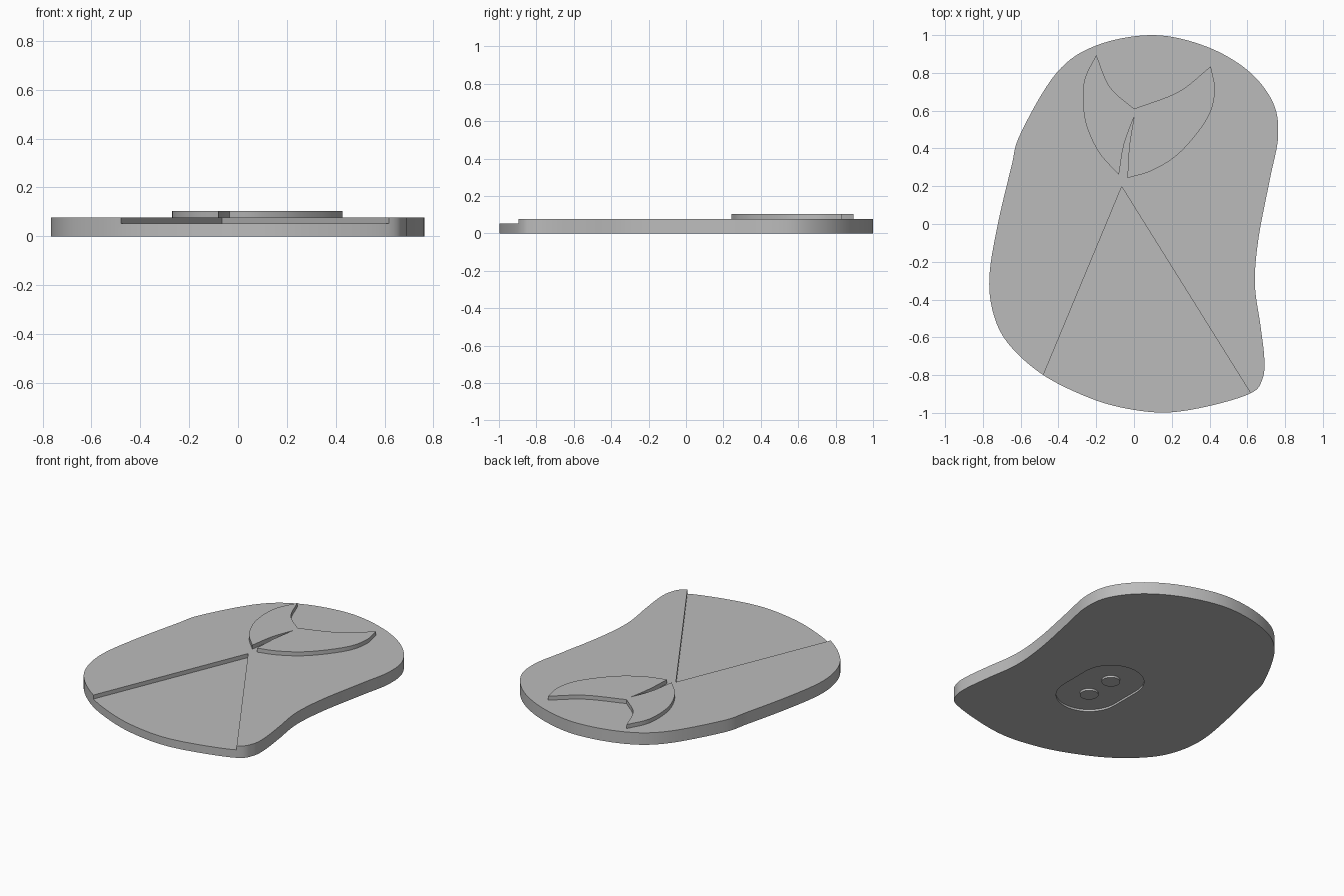
import bpy, bmesh, math
from mathutils import Vector

if "Cube" in bpy.data.objects:
    bpy.data.objects.remove(bpy.data.objects["Cube"], do_unlink=True)

BODY_TOP, STEP, EMBLEM_TOP, RECESS = 0.078, 0.052, 0.104, 0.013

grey = bpy.data.materials.new("plain grey")
grey.use_nodes = True
grey.diffuse_color = (0.5, 0.5, 0.5, 1)
grey.node_tree.nodes["Principled BSDF"].inputs["Base Color"].default_value = (0.5, 0.5, 0.5, 1)


def spline(points, closed=False, steps=8):
    """Smooth curve through the points; an open curve leaves off its last point."""
    p = [Vector(q) for q in points]
    n = len(p)
    if closed:
        get = lambda i: p[i % n]
    else:
        ends = {-1: 2 * p[0] - p[1], n: 2 * p[-1] - p[-2]}
        get = lambda i: ends[i] if i in ends else p[i]
    out = []
    for i in range(n if closed else n - 1):
        a, b, c, d = (get(i + k) for k in (-1, 0, 1, 2))
        for s in range(steps):
            t = s / steps
            out.append(0.5 * (2 * b + (c - a) * t + (2 * a - 5 * b + 4 * c - d) * t ** 2
                              + (3 * b - a - 3 * c + d) * t ** 3))
    return out


def circle_arc(centre, radius, start, end, steps):
    return [Vector((centre[0] + radius * math.cos(a), centre[1] + radius * math.sin(a)))
            for a in (start + (end - start) * i / steps for i in range(steps + 1))]


def slab(name, outline, low, high):
    """Flat plate with the given outline."""
    bm = bmesh.new()
    base = bm.faces.new([bm.verts.new((q[0], q[1], low)) for q in outline])
    top = bmesh.ops.extrude_face_region(bm, geom=[base])["geom"]
    bmesh.ops.translate(bm, vec=(0, 0, high - low),
                        verts=[v for v in top if isinstance(v, bmesh.types.BMVert)])
    bmesh.ops.recalc_face_normals(bm, faces=bm.faces)
    mesh = bpy.data.meshes.new(name)
    bm.to_mesh(mesh)
    bm.free()
    mesh.materials.append(grey)
    ob = bpy.data.objects.new(name, mesh)
    bpy.context.collection.objects.link(ob)
    return ob


def combine(target, tool, operation):
    """Apply a boolean and remove the tool."""
    mod = target.modifiers.new(tool.name, 'BOOLEAN')
    mod.object, mod.operation, mod.solver = tool, operation, 'EXACT'
    bpy.context.view_layer.objects.active = target
    bpy.ops.object.modifier_apply(modifier=mod.name)
    bpy.data.objects.remove(tool, do_unlink=True)


# Rounded body plate
body = slab("body", spline([
    (0.1, 1), (-0.2, 0.945), (-0.41, 0.8), (-0.6, 0.48), (-0.65, 0.3), (-0.725, -0.02),
    (-0.766, -0.29), (-0.74, -0.49), (-0.656, -0.645), (-0.48, -0.8), (-0.25, -0.915),
    (-0.05, -0.975), (0.17, -0.998), (0.4, -0.963), (0.62, -0.895), (0.68, -0.82),
    (0.69, -0.715), (0.67, -0.54), (0.64, -0.315), (0.66, -0.07), (0.72, 0.24),
    (0.763, 0.466), (0.735, 0.645), (0.6, 0.815), (0.376, 0.942)], closed=True), 0, BODY_TOP)

# Lowered wedge at the front
apex, left_end, right_end = Vector((-0.065, 0.197)), Vector((-0.48, -0.8)), Vector((0.62, -0.9))
wedge = slab("wedge_cutter", [apex, apex + (left_end - apex) * 1.5,
                              apex + (right_end - apex) * 1.5], STEP, BODY_TOP + 0.1)
combine(body, wedge, 'DIFFERENCE')

# Shallow rounded recess underneath, with two round studs left standing
centres = [(0.085, -0.11), (0.085, -0.31)]
slot = (circle_arc(centres[0], 0.195, 0, math.pi, 24)
        + circle_arc(centres[1], 0.195, math.pi, 2 * math.pi, 24))
combine(body, slab("recess_cutter", slot, -0.1, RECESS), 'DIFFERENCE')
for i, c in enumerate(centres):
    stud = circle_arc(c, 0.055, 0, 2 * math.pi, 32)[:-1]
    combine(body, slab(f"stud_{i}", stud, 0, RECESS + 0.01), 'UNION')

# Raised swept crest with a narrow slit
crest = []
for run in (
    [(-0.2, 0.895), (-0.127, 0.725), (0, 0.61)],
    [(0, 0.61), (0.235, 0.7), (0.407, 0.835)],
    [(0.407, 0.835), (0.428, 0.7), (0.386, 0.555), (0.245, 0.38), (0.1, 0.285), (-0.035, 0.243)],
    [(-0.035, 0.243), (-0.025, 0.41), (0, 0.567)],
    [(0, 0.567), (-0.053, 0.42), (-0.08, 0.26)],
    [(-0.08, 0.26), (-0.19, 0.386), (-0.26, 0.555), (-0.265, 0.75), (-0.2, 0.895)],
):
    crest += spline(run)
combine(body, slab("crest", crest, BODY_TOP - 0.02, EMBLEM_TOP), 'UNION')

# Smooth rims with sharp plate edges
bpy.ops.object.select_all(action='DESELECT')
body.select_set(True)
bpy.context.view_layer.objects.active = body
bpy.ops.object.shade_smooth_by_angle(angle=math.radians(30))
